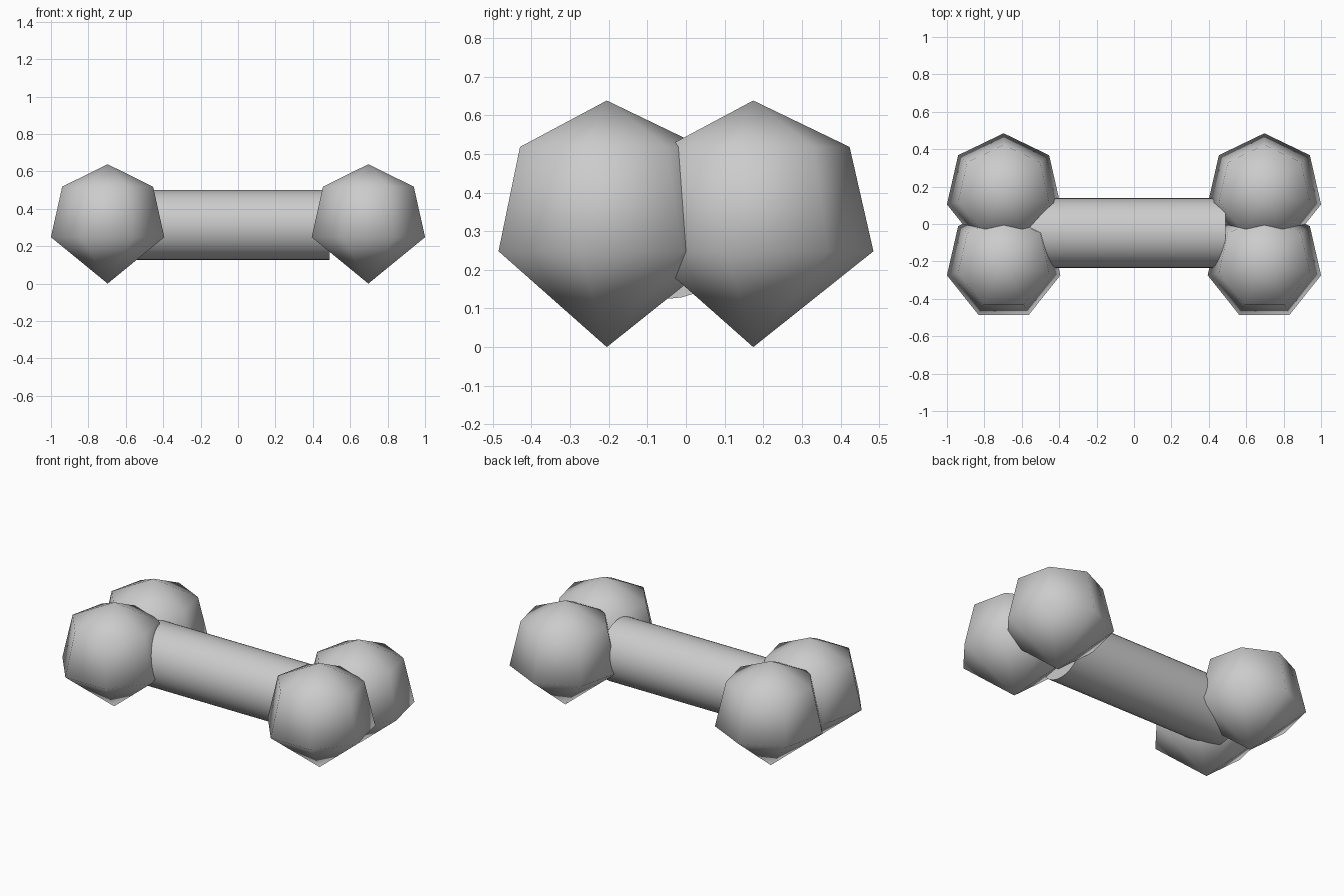
import bpy, bmesh
from math import sin, cos, pi, radians

if "Cube" in bpy.data.objects:
    bpy.data.objects.remove(bpy.data.objects["Cube"])

STEP = 2 * pi / 7
R, CZ = 0.319, 0.319


def make_object(name, bm):
    bmesh.ops.recalc_face_normals(bm, faces=bm.faces)
    mesh = bpy.data.meshes.new(name)
    bm.to_mesh(mesh)
    bm.free()
    obj = bpy.data.objects.new(name, mesh)
    bpy.context.collection.objects.link(obj)
    return obj


def knob(name, x, y):
    """Seven-sided ball: two rings at sevenths of a turn, closed by poles."""
    bm = bmesh.new()
    top = bm.verts.new((x, y, CZ + R))
    bottom = bm.verts.new((x, y, CZ - R))
    rings = []
    for k in (1, 2):
        r, z = R * sin(k * STEP), CZ + R * cos(k * STEP)
        rings.append([bm.verts.new((x + r * sin(i * STEP), y + r * cos(i * STEP), z))
                      for i in range(7)])
    a, b = rings
    for i in range(7):
        j = (i + 1) % 7
        bm.faces.new((top, a[i], a[j]))
        bm.faces.new((a[i], b[i], b[j], a[j]))
        bm.faces.new((bottom, b[j], b[i]))
    for f in bm.faces:
        f.smooth = True
    return make_object(name, bm)


# Four end knobs
for side, x in (("left", -0.697), ("right", 0.697)):
    for place, y in (("front", -0.205), ("back", 0.174)):
        knob(f"{side}_{place}_knob", x, y)

# Shaft between the knobs
x0, x1 = -0.67, 0.488
bpy.ops.mesh.primitive_cylinder_add(vertices=32, radius=0.187, depth=x1 - x0,
                                    location=((x0 + x1) / 2, -0.048, 0.312),
                                    rotation=(0, pi / 2, 0))
shaft = bpy.context.object
shaft.name = "shaft"
bpy.ops.object.shade_smooth_by_angle(angle=radians(40))
